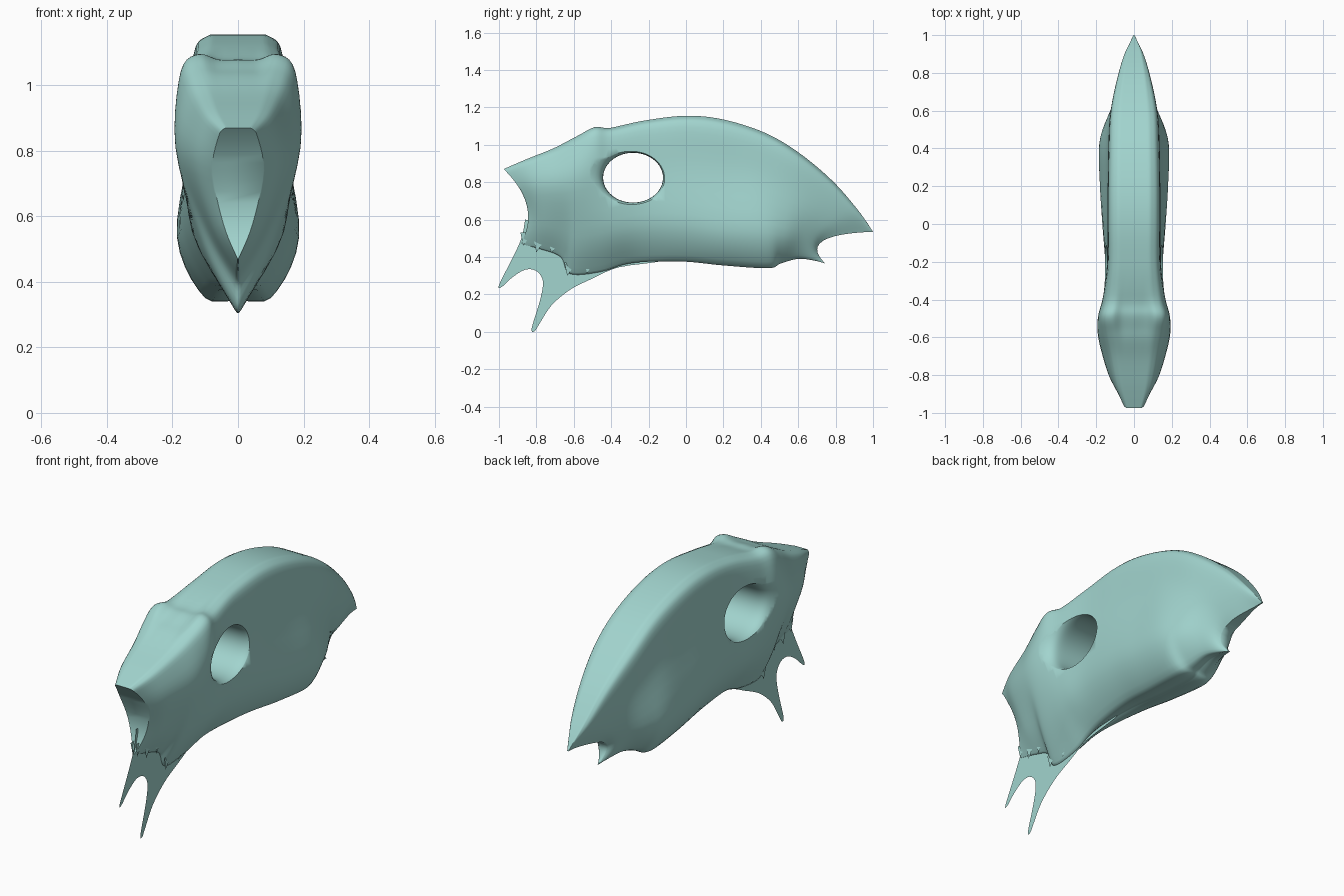
import bpy, bmesh, math

if "Cube" in bpy.data.objects:
    bpy.data.objects.remove(bpy.data.objects["Cube"])

# Body stations, front to back: top(y,z), middle(y,z), bottom(y,z),
# half-widths at crest, upper side, lower side, bottom edge
STATIONS = [
    (-.975, .87, -.85, .67, -.885, .47, .06, .078, .045, .004),
    (-.86, .92, -.78, .68, -.77, .44, .105, .13, .075, .008),
    (-.70, .985, -.66, .68, -.67, .40, .14, .172, .09, .01),
    (-.58, 1.05, -.58, .68, -.62, .31, .165, .19, .105, .01),
    (-.49, 1.098, -.48, .70, -.46, .32, .175, .187, .125, .015),
    (-.40, 1.093, -.38, .72, -.33, .36, .155, .167, .14, .03),
    (-.22, 1.13, -.22, .75, -.20, .375, .135, .145, .145, .05),
    (0, 1.155, 0, .75, 0, .375, .135, .143, .165, .075),
    (.20, 1.135, .20, .72, .20, .355, .135, .143, .18, .09),
    (.42, 1.065, .40, .70, .44, .34, .13, .143, .185, .10),
    (.60, .96, .54, .65, .505, .365, .122, .13, .155, .07),
    (.78, .81, .65, .60, .60, .39, .092, .10, .10, .05),
    (.92, .65, .71, .53, .69, .38, .055, .065, .055, .025),
    (1.0, .535, .73, .485, .745, .365, .006, .03, .02, .003),
]


def spline(rows, steps):
    """Smooth interpolation through rows of numbers."""
    out = []
    for i in range(len(rows) - 1):
        a, b = rows[max(i - 1, 0)], rows[i]
        c, d = rows[i + 1], rows[min(i + 2, len(rows) - 1)]
        for k in range(steps):
            u = k / steps
            out.append([0.5 * (2 * q + (r - p) * u + (2 * p - 5 * q + 4 * r - s) * u * u
                               + (3 * q - p - 3 * r + s) * u ** 3)
                        for p, q, r, s in zip(a, b, c, d)])
    return out + [list(rows[-1])]


def ring(s):
    """One mirrored cross-section, bent through its three side-view points."""
    w0, w1, w2, w3 = s[6:]
    dip = .03 * math.exp(-((s[0] + .5) / .09) ** 2)   # hollow between the brows
    half = spline([(0, dip), (.35 * w0, dip), (.7 * w0, .006), (w0, .07), (w1, .33),
                   (w2, .73), (w3, .985), (0, .99)], 5)
    pts = []
    for x, t in half:
        t = min(max(t, 0), 1)
        a, b, c = (1 - t) * (1 - 2 * t), 4 * t * (1 - t), t * (2 * t - 1)
        pts.append((max(x, 0), a * s[0] + b * s[2] + c * s[4], a * s[1] + b * s[3] + c * s[5]))
    pts[0], pts[-1] = (0, *pts[0][1:]), (0, *pts[-1][1:])
    return pts + [(-x, y, z) for x, y, z in pts[-2:0:-1]]


bone = bpy.data.materials.new("teal")
bone.diffuse_color = (.36, .66, .62, 1)
bone.use_nodes = True
bone.node_tree.nodes["Principled BSDF"].inputs["Base Color"].default_value = bone.diffuse_color


def finish(name, bm):
    bmesh.ops.recalc_face_normals(bm, faces=bm.faces)
    me = bpy.data.meshes.new(name)
    bm.to_mesh(me)
    bm.free()
    me.materials.append(bone)
    ob = bpy.data.objects.new(name, me)
    bpy.context.collection.objects.link(ob)
    return ob


def loft(name, rings):
    bm = bmesh.new()
    rows = [[bm.verts.new(p) for p in r] for r in rings]
    n = len(rows[0])
    for a, b in zip(rows, rows[1:]):
        for i in range(n):
            j = (i + 1) % n
            bm.faces.new((a[i], a[j], b[j], b[i]))
    # end caps as strips from side to side
    for r in (rows[0], rows[-1]):
        for i in range(n // 2):
            quad = [r[i], r[i + 1], r[n - i - 1], r[(n - i) % n]]
            bm.faces.new(list(dict.fromkeys(quad)))
    bmesh.ops.remove_doubles(bm, verts=bm.verts, dist=1e-5)
    return finish(name, bm)


# Skull body
body = loft("skull_body", [ring(s) for s in spline(STATIONS, 6)])


# Eye socket: flared oval opening through both sides
def oval(x):
    scale = 1 + 2.5e5 * x ** 8
    angles = [2 * math.pi * i / 64 for i in range(64)]
    return [(x, -.283 + .16 * scale * math.cos(a), .824 + .133 * scale * math.sin(a))
            for a in angles]


cutter = loft("eye_cutter", [oval(k * .01) for k in range(-21, 22)])
cutter.hide_render = True
mod = body.modifiers.new("eye_sockets", 'BOOLEAN')
mod.object = cutter
mod.operation = 'DIFFERENCE'
mod.solver = 'EXACT'
bpy.context.view_layer.objects.active = body
body.select_set(True)
bpy.ops.object.modifier_apply(modifier=mod.name)
bpy.data.objects.remove(cutter)
bpy.ops.object.shade_smooth_by_angle(angle=math.radians(55))

# Paper-thin two-pronged plate under the snout
OUTLINE = [(-.86, .60), (-.88, .50), (-.93, .39), (-1.0, .25), (-.985, .24), (-.93, .29),
           (-.86, .332), (-.80, .325), (-.765, .27), (-.78, .17), (-.825, .02), (-.81, .003),
           (-.785, .04), (-.72, .14), (-.62, .225), (-.50, .285), (-.36, .345), (-.12, .385),
           (-.30, .45), (-.60, .55)]
bm = bmesh.new()
bm.faces.new([bm.verts.new((0, y, max(z, 0))) for y, z in spline(OUTLINE, 4)])
finish("pronged_plate", bm)

# Thin ragged flakes hanging from the lower front edge, mirrored
bm = bmesh.new()
for y, z, x in ((-.87, .46, .016), (-.80, .425, .02), (-.72, .42, .025),
                (-.635, .30, .02), (-.53, .315, .025)):
    for s in (-1, 1):
        bm.faces.new([bm.verts.new(p) for p in
                      ((s * x, y - .015, z + .07), (s * x, y + .05, z + .07), (s * x * .8, y, z))])
finish("ragged_flakes", bm)
